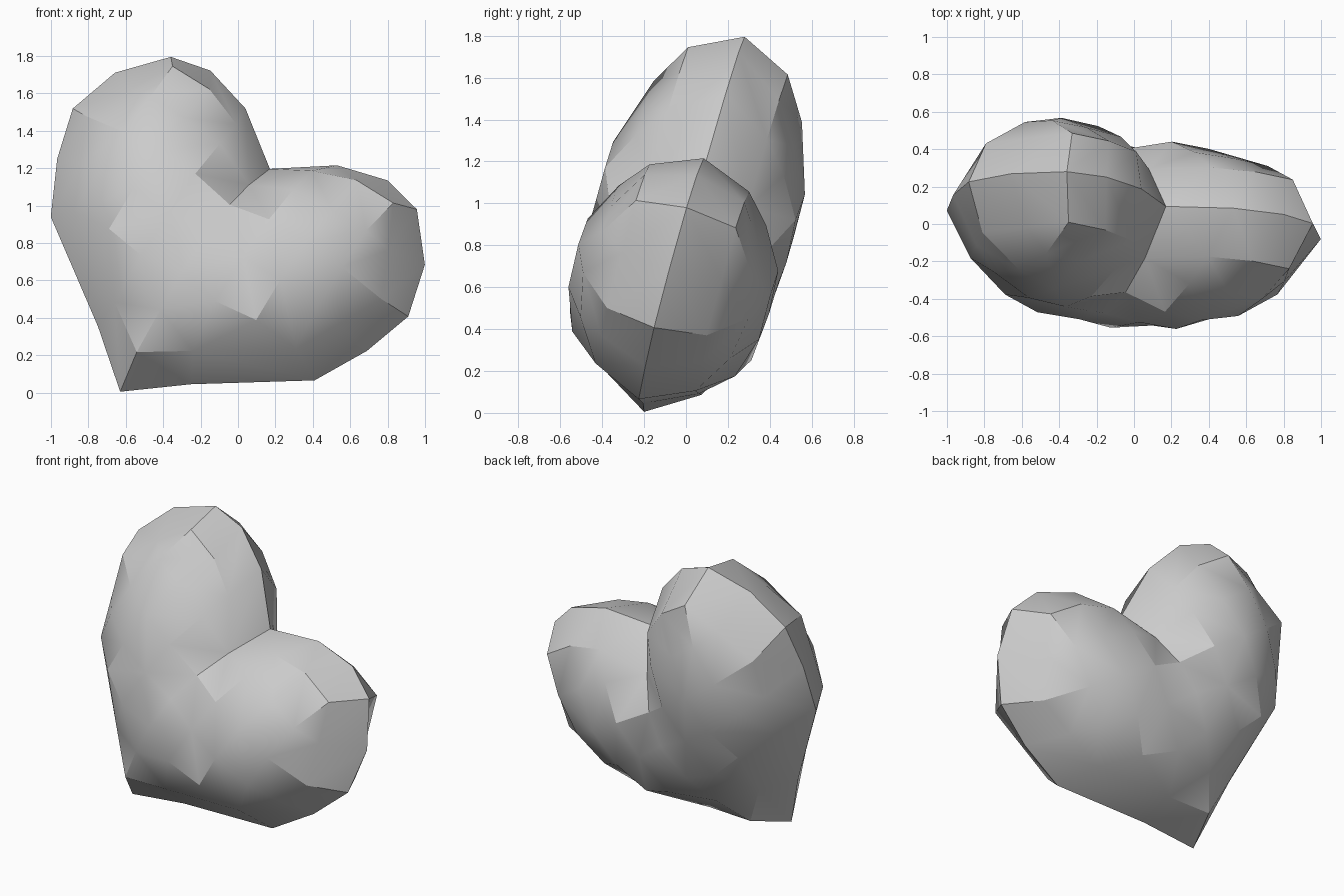
import bpy, bmesh, math
from mathutils import Vector, Matrix
from mathutils.geometry import delaunay_2d_cdt

if "Cube" in bpy.data.objects:
    bpy.data.objects.remove(bpy.data.objects["Cube"])

# Right half of the heart in its own plane (across, along), notch to tip
MID = [(0, 1.465), (.293, 1.675), (.566, 1.75), (.786, 1.70), (.99, 1.466),
       (1.072, 1.178), (.99, .90), (.843, .612), (.298, .239), (0, 0)]
RIM = [(0, 1.28), (.24, 1.525), (.47, 1.61), (.705, 1.61), (.825, 1.38),
       (.942, 1.13), (.825, .893), (.708, .655), (.25, .347), (0, .18)]
RIM_H = .247
# Puffed face points (across, along, height)
PUFF = [(0, 1.10, .40), (0, .90, .475), (0, .65, .456), (0, .42, .37),
        (.235, 1.36, .365), (.235, 1.13, .472), (.235, .88, .478), (.235, .60, .45),
        (.47, 1.38, .37), (.47, 1.13, .475), (.47, .88, .472), (.47, .64, .403),
        (.69, 1.38, .368), (.70, 1.13, .41), (.70, .88, .37)]


def loop(half):
    """Full closed outline from a right half."""
    return half + [(-u, v) for u, v in half[-2:0:-1]]


mid, rim = loop(MID), loop(RIM)
n = len(mid)
bm = bmesh.new()
mid_v = [bm.verts.new((u, v, 0)) for u, v in mid]

# Puffed face triangulation, shared by both sides
puff = PUFF + [(-u, v, h) for u, v, h in PUFF if u > 0]
pts = [(u, v, RIM_H) for u, v in rim] + puff
tri = delaunay_2d_cdt([Vector(p[:2]) for p in pts],
                      [(i, (i + 1) % n) for i in range(n)], [], 1, 1e-5)[2]

for side in (1, -1):
    vs = [bm.verts.new((u, v, h * side)) for u, v, h in pts]
    for f in tri:
        bm.faces.new([vs[i] for i in f])
    # Bevelled band from the middle outline to the face
    for i in range(n):
        j = (i + 1) % n
        bm.faces.new((mid_v[i], mid_v[j], vs[j], vs[i]))
bmesh.ops.recalc_face_normals(bm, faces=bm.faces)

# Tilt the heart: across, along and facing axes
front = Vector((-.0393, -.9636, .2643)).normalized()
along = Vector((.546, .203, .812))
along = (along - along.dot(front) * front).normalized()
across = along.cross(front)
rot = Matrix((across, along, front)).transposed().to_4x4()
bm.transform(Matrix.Translation((-.63, -.2, .005)) @ rot)

mesh = bpy.data.meshes.new("heart")
bm.to_mesh(mesh)
bm.free()
heart = bpy.data.objects.new("heart", mesh)
bpy.context.collection.objects.link(heart)
bpy.context.view_layer.objects.active = heart
heart.select_set(True)
bpy.ops.object.shade_smooth_by_angle(angle=math.radians(30))
